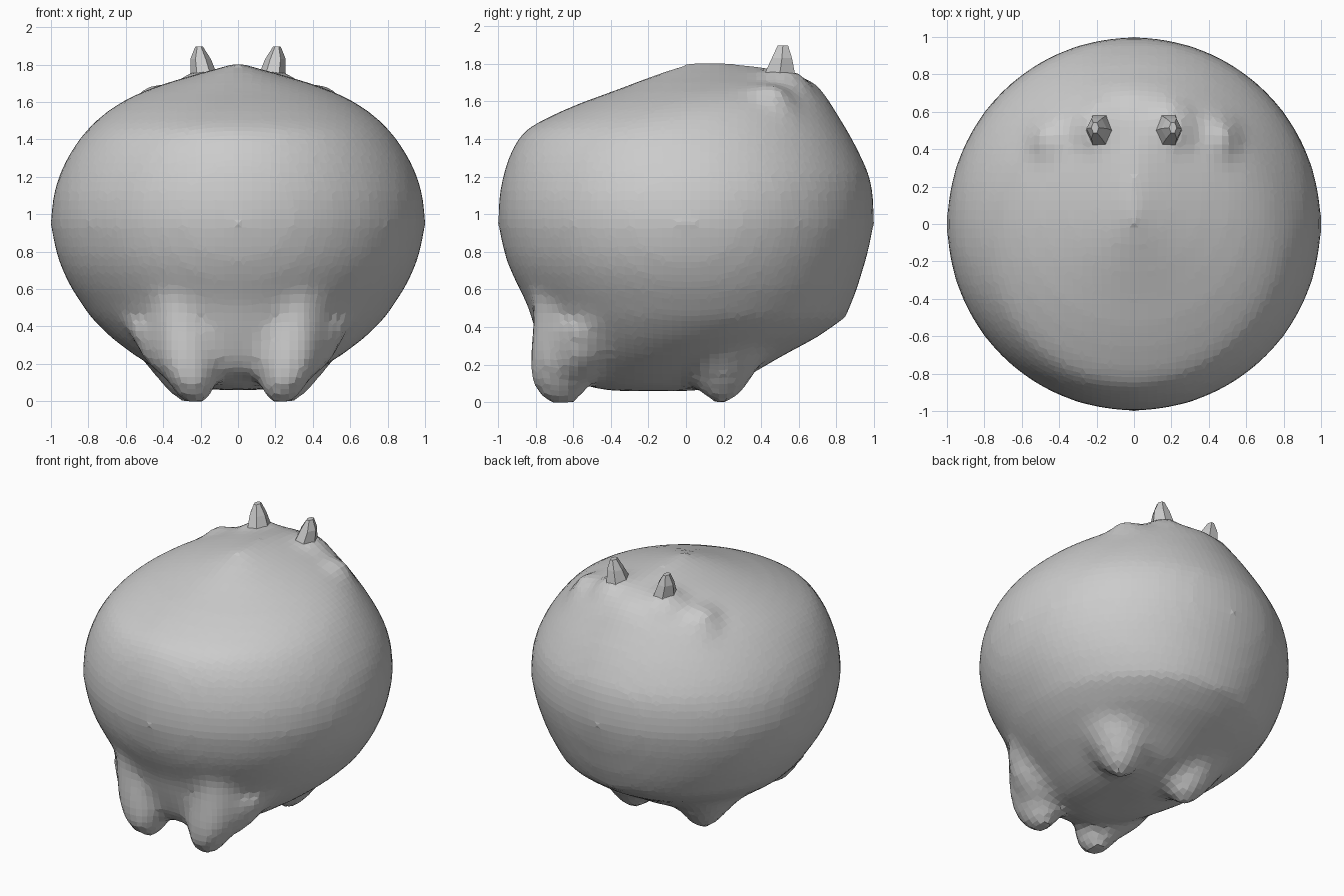
import bpy, bmesh, math


def loft(bm, rings, n):
    """Skin elliptical rings (cx, cy, z, rx, ry) and cap both ends."""
    loops = []
    for cx, cy, z, rx, ry in rings:
        loops.append([bm.verts.new((cx + rx * math.cos(2 * math.pi * i / n),
                                    cy + ry * math.sin(2 * math.pi * i / n), z))
                      for i in range(n)])
    for a, b in zip(loops, loops[1:]):
        for i in range(n):
            j = (i + 1) % n
            bm.faces.new((a[i], a[j], b[j], b[i]))
    bm.faces.new(loops[0][::-1])
    bm.faces.new(loops[-1])


def make_object(name, bm):
    bmesh.ops.recalc_face_normals(bm, faces=bm.faces)
    me = bpy.data.meshes.new(name)
    bm.to_mesh(me)
    bm.free()
    ob = bpy.data.objects.new(name, me)
    bpy.context.collection.objects.link(ob)
    return ob


# Body profile: height, front y, back y, half width
profile = [
    (0.06, -0.42, 0.08, 0.14), (0.09, -0.56, 0.20, 0.28), (0.15, -0.64, 0.35, 0.40),
    (0.25, -0.70, 0.52, 0.56), (0.34, -0.745, 0.69, 0.68), (0.45, -0.81, 0.85, 0.79),
    (0.60, -0.885, 0.91, 0.89), (0.70, -0.935, 0.94, 0.94), (0.80, -0.97, 0.97, 0.975),
    (0.95, -1.0, 1.0, 1.003), (1.10, -0.995, 0.997, 0.99), (1.20, -0.975, 0.98, 0.96),
    (1.30, -0.945, 0.935, 0.915), (1.40, -0.895, 0.885, 0.85), (1.46, -0.84, 0.85, 0.80),
    (1.50, -0.765, 0.825, 0.76), (1.55, -0.66, 0.795, 0.70), (1.60, -0.54, 0.765, 0.625),
    (1.65, -0.40, 0.73, 0.525), (1.70, -0.27, 0.69, 0.39), (1.75, -0.14, 0.57, 0.22),
    (1.79, -0.03, 0.38, 0.07), (1.81, 0.03, 0.12, 0.02)]

body_bm = bmesh.new()
loft(body_bm, [(0, (f + b) / 2, z, w, (b - f) / 2) for z, f, b, w in profile], 56)

# Web of belly between the front legs
loft(body_bm, [(0, -.60, .14, .22, .09), (0, -.61, .22, .33, .14),
               (0, -.62, .34, .40, .17), (0, -.62, .50, .44, .22),
               (0, -.60, .66, .46, .28)], 20)

for s in (-1, 1):
    # Stubby front legs that flare into the belly
    loft(body_bm, [(s * .225, -.65, -.025, .04, .05), (s * .235, -.67, .03, .10, .12),
                   (s * .255, -.675, .12, .13, .16), (s * .275, -.655, .22, .17, .18),
                   (s * .285, -.64, .36, .18, .185), (s * .29, -.60, .48, .20, .215),
                   (s * .28, -.57, .64, .22, .25)], 14)
    loft(body_bm, [(s * .32, -.58, .12, .08, .10), (s * .36, -.56, .22, .15, .14),
                   (s * .40, -.50, .40, .20, .20)], 12)
    # Short back legs
    loft(body_bm, [(s * .26, .19, -.005, .05, .05), (s * .27, .19, .05, .11, .11),
                   (s * .28, .19, .12, .15, .16), (s * .29, .18, .20, .21, .21),
                   (s * .30, .16, .30, .27, .27)], 14)
    # Low outer bumps on the crown
    loft(body_bm, [(s * .38, .42, 1.55, .22, .20), (s * .425, .44, 1.64, .115, .12),
                   (s * .45, .45, 1.695, .06, .07)], 10)
    # Gentle swelling under each ear
    loft(body_bm, [(s * .19, .50, 1.60, .22, .20), (s * .18, .50, 1.72, .14, .15),
                   (s * .18, .50, 1.77, .07, .08)], 12)

body = make_object("body", body_bm)
remesh = body.modifiers.new("Blend", 'REMESH')
remesh.mode = 'VOXEL'
remesh.voxel_size = 0.05
smooth = body.modifiers.new("Soften", 'SMOOTH')
smooth.factor = 0.5
smooth.iterations = 6

# Bake the blend and rest the feet on the ground
deps = bpy.context.evaluated_depsgraph_get()
baked = bpy.data.meshes.new_from_object(body.evaluated_get(deps))
body.modifiers.clear()
body.data = baked
for v in baked.vertices:
    v.co.z = max(v.co.z, 0.0)
for p in baked.polygons:
    p.use_smooth = False

# Pointed, faceted ears
for s, side in ((-1, "left"), (1, "right")):
    bm = bmesh.new()
    loft(bm, [(s * .175, .50, 1.69, .10, .115), (s * .185, .50, 1.755, .07, .09),
              (s * .20, .51, 1.83, .055, .062), (s * .208, .515, 1.897, .02, .032)], 6)
    make_object(side + "_ear", bm)
